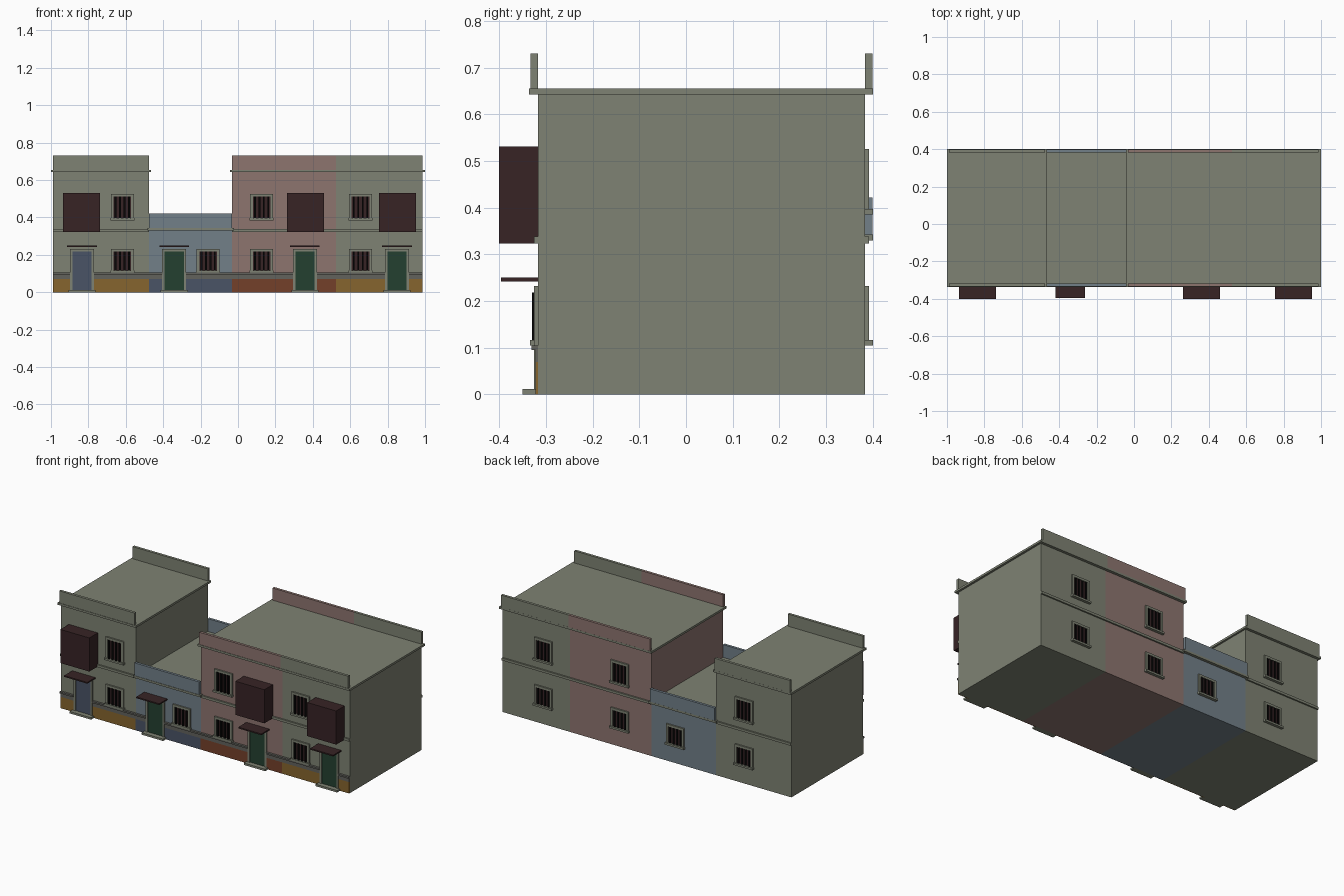
import bpy
import bmesh
from mathutils import Matrix, Vector

if "Cube" in bpy.data.objects:
    bpy.data.objects.remove(bpy.data.objects["Cube"])


def srgb(r, g, b):
    lin = [c / 255 / 12.92 if c <= 10 else ((c / 255 + 0.055) / 1.055) ** 2.4 for c in (r, g, b)]
    return (*lin, 1)


def material(name, rgb):
    m = bpy.data.materials.new(name)
    m.diffuse_color = srgb(*rgb)
    m.use_nodes = True
    m.node_tree.nodes["Principled BSDF"].inputs["Base Color"].default_value = m.diffuse_color
    return m


SAGE = material("sage plaster", (126, 130, 115))
PINK = material("pink plaster", (141, 117, 111))
BLUE = material("blue plaster", (114, 128, 137))
BROWN = material("dark brown wood", (55, 35, 37))
GREEN = material("dark green door", (36, 64, 48))
SLATE = material("slate blue", (74, 84, 102))
OCHRE = material("ochre base", (134, 101, 46))
RUST = material("rust base", (116, 64, 42))
STONE = material("dark stone", (98, 98, 92))
BLACK = material("black iron", (8, 7, 7))

FRONT, BACK = -0.317, 0.383      # wall planes


def boxes(name, mat, spans):
    """One object made of boxes given as (x0, x1, y0, y1, z0, z1)."""
    bm = bmesh.new()
    for x0, x1, y0, y1, z0, z1 in spans:
        centre = Vector(((x0 + x1) / 2, (y0 + y1) / 2, (z0 + z1) / 2))
        size = Matrix.Diagonal((abs(x1 - x0), abs(y1 - y0), z1 - z0, 1))
        bmesh.ops.create_cube(bm, size=1, matrix=Matrix.Translation(centre) @ size)
    mesh = bpy.data.meshes.new(name)
    bm.to_mesh(mesh)
    bm.free()
    mesh.materials.append(mat)
    ob = bpy.data.objects.new(name, mesh)
    bpy.context.collection.objects.link(ob)
    return ob


def out(side, d):
    """y at distance d outside the front (-1) or back (1) wall."""
    return FRONT - d if side < 0 else BACK + d


def surround(cx, w, t, z0, z1, ya, yb, bottom):
    """Frame bars of width t around an opening."""
    h = w / 2
    parts = [(cx - h, cx - h + t, ya, yb, z0, z1), (cx + h - t, cx + h, ya, yb, z0, z1),
             (cx - h + t, cx + h - t, ya, yb, z1 - t, z1)]
    if bottom:
        parts.append((cx - h + t, cx + h - t, ya, yb, z0, z0 + t))
    return parts


def window(name, cx, side, z0, z1):
    wall = out(side, 0)
    boxes(name + "_frame", SAGE, surround(cx, 0.122, 0.014, z0, z1, wall, out(side, 0.009), False))
    boxes(name + "_sill", SAGE, [(cx - 0.065, cx + 0.065, wall, out(side, 0.017), z0 - 0.012, z0)])
    boxes(name + "_pane", BROWN, [(cx - 0.047, cx + 0.047, wall, out(side, 0.003), z0, z1 - 0.014)])
    near, far = (0.006, 0.013) if side < 0 else (0.003, 0.008)
    bars = [(cx + k * 0.024 - 0.005, cx + k * 0.024 + 0.005, out(side, near), out(side, far),
             z0, z1 - 0.014) for k in (-1.5, -0.5, 0.5, 1.5)]
    boxes(name + "_bars", BLACK, bars)


def door(name, cx, mat):
    boxes(name + "_leaf", mat, [(cx - 0.052, cx + 0.052, FRONT, out(-1, 0.004), 0.012, 0.222)])
    boxes(name + "_frame", SAGE, surround(cx, 0.128, 0.013, 0.012, 0.232, FRONT, out(-1, 0.009), False))
    boxes(name + "_step", SAGE, [(cx - 0.073, cx + 0.073, FRONT, -0.35, 0, 0.012)])
    boxes(name + "_awning", BROWN, [(cx - 0.079, cx + 0.079, FRONT, -0.396, 0.242, 0.25)])


def base(name, x0, x1, door_x, mat):
    """Painted plinth, stone band and ledge, interrupted by the door."""
    for label, m, d, z0, z1 in (("plinth", mat, 0.005, 0, 0.07), ("band", STONE, 0.005, 0.07, 0.095),
                                ("ledge", STONE, 0.014, 0.095, 0.105)):
        boxes(f"{name}_{label}", m, [(x0, door_x - 0.064, FRONT, out(-1, d), z0, z1),
                                     (door_x + 0.064, x1, FRONT, out(-1, d), z0, z1)])


# Houses: name, x range, wall height, wall, plinth colour, door x, door colour,
# balcony x, front window x, back window x
houses = [
    ("left_house", -0.99, -0.475, 0.642, SAGE, OCHRE, -0.834, SLATE, -0.837, -0.618, -0.668),
    ("low_house", -0.475, -0.032, 0.33, BLUE, SLATE, -0.341, GREEN, None, -0.16, -0.198),
    ("pink_house", -0.032, 0.525, 0.642, PINK, RUST, 0.358, GREEN, 0.361, 0.126, 0.182),
    ("right_house", 0.525, 0.987, 0.642, SAGE, OCHRE, 0.85, GREEN, 0.853, 0.655, 0.706),
]
for name, x0, x1, h, wall, plinth, dx, dmat, bx, fx, kx in houses:
    boxes(name + "_walls", wall, [(x0, x1, FRONT, BACK, 0, h)])
    top = 0.73 if bx is not None else 0.422
    # Parapets at front and back, on the roof edge
    for side, label in ((-1, "front"), (1, "back")):
        boxes(f"{name}_{label}_parapet", wall,
              [(x0, x1, out(side, 0), out(side, 0.0165), h + 0.013, top)])
    base(name, x0, x1, dx, plinth)
    door(name + "_door", dx, dmat)
    window(name + "_front_lower_window", fx, -1, 0.117, 0.232)
    window(name + "_back_lower_window", kx, 1, 0.117, 0.232)
    if bx is not None:
        window(name + "_front_upper_window", fx, -1, 0.397, 0.526)
        window(name + "_back_upper_window", kx, 1, 0.397, 0.526)
        boxes(name + "_balcony", BROWN, [(bx - 0.099, bx + 0.099, FRONT, -0.4, 0.323, 0.531)])

# Roof slabs whose edges form the cornices
for name, x0, x1, z in (("left_roof", -1, -0.464, 0.642), ("low_roof", -0.485, -0.022, 0.33),
                        ("right_roof", -0.042, 1, 0.642)):
    boxes(name, SAGE, [(x0, x1, out(-1, 0.019), out(1, 0.017), z, z + 0.013)])

# Belt courses between the storeys
for name, x0, x1 in (("left_belt", -0.99, -0.475), ("right_belt", -0.032, 0.987)):
    boxes(name, SAGE, [(x0, x1, out(s, 0), out(s, 0.009), 0.323, 0.338) for s in (-1, 1)])
